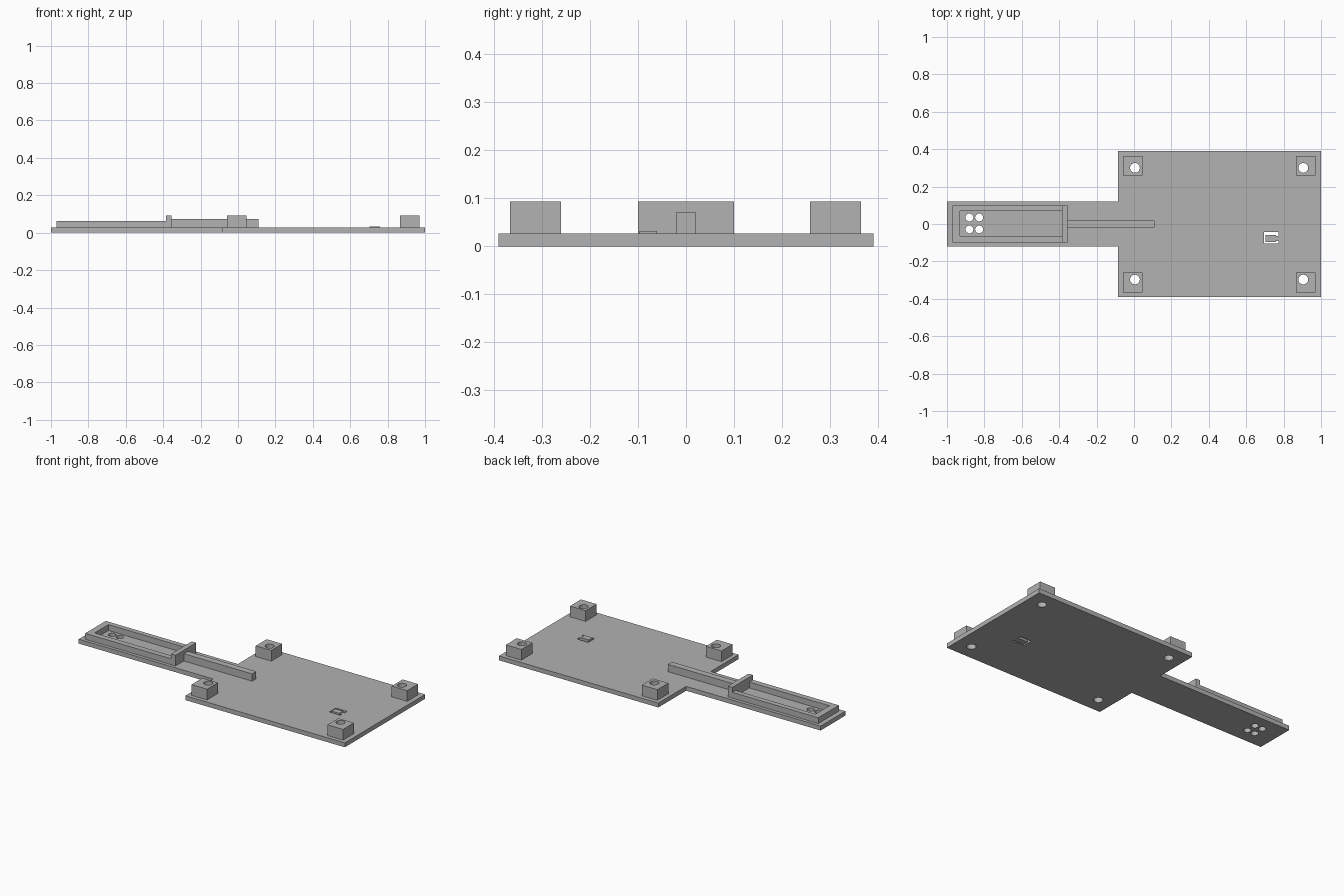
import bpy
import bmesh
from mathutils import Matrix, Vector

cube = bpy.data.objects.get("Cube")
if cube:
    bpy.data.objects.remove(cube, do_unlink=True)

grey = bpy.data.materials.new("plain grey")
grey.use_nodes = True
grey.diffuse_color = (0.445, 0.445, 0.445, 1)
grey.node_tree.nodes["Principled BSDF"].inputs["Base Color"].default_value = grey.diffuse_color

T = 0.027        # plate thickness
POST_TOP = 0.093
HALF_POST = 0.053


def finish(name, bm):
    mesh = bpy.data.meshes.new(name)
    bmesh.ops.recalc_face_normals(bm, faces=bm.faces)
    bm.to_mesh(mesh)
    bm.free()
    mesh.materials.append(grey)
    obj = bpy.data.objects.new(name, mesh)
    bpy.context.collection.objects.link(obj)
    return obj


def add_box(bm, x, y, z):
    lo, hi = Vector((x[0], y[0], z[0])), Vector((x[1], y[1], z[1]))
    matrix = Matrix.Translation((lo + hi) / 2) @ Matrix.Diagonal((*(hi - lo), 1))
    bmesh.ops.create_cube(bm, size=1, matrix=matrix)


def box(name, x, y, z):
    bm = bmesh.new()
    add_box(bm, x, y, z)
    return finish(name, bm)


def prism(name, outline, z0, z1):
    bm = bmesh.new()
    face = bm.faces.new([bm.verts.new((x, y, z0)) for x, y in outline])
    top = bmesh.ops.extrude_face_region(bm, geom=[face])["geom"]
    verts = [v for v in top if isinstance(v, bmesh.types.BMVert)]
    bmesh.ops.translate(bm, verts=verts, vec=(0, 0, z1 - z0))
    return finish(name, bm)


def add_drill(bm, x, y, radius):
    bmesh.ops.create_cone(bm, cap_ends=True, segments=32, radius1=radius, radius2=radius,
                          depth=0.5, matrix=Matrix.Translation((x, y, 0)))


def cut(obj, bm):
    cutter = finish("cutter", bm)
    cutter.hide_render = True
    mod = obj.modifiers.new("cut", "BOOLEAN")
    mod.operation = "DIFFERENCE"
    mod.solver = "EXACT"
    mod.object = cutter
    bpy.context.view_layer.objects.active = obj
    bpy.ops.object.modifier_apply(modifier=mod.name)
    bpy.data.objects.remove(cutter, do_unlink=True)


# Base plate with its narrow arm
half = [(-1, 0.12), (-0.085, 0.12), (-0.085, 0.39), (1, 0.39)]
base = prism("base_plate", half + [(x, -y) for x, y in reversed(half)], 0, T)

# Corner posts with screw holes running through the plate
holes = bmesh.new()
for side, px, hx in (("right", -0.007, 0.005), ("left", 0.918, 0.905)):
    for end, py, hy in (("front", -0.313, -0.297), ("back", 0.311, 0.3)):
        post = box(f"{end}_{side}_post", (px - HALF_POST, px + HALF_POST),
                   (py - HALF_POST, py + HALF_POST), (T, POST_TOP))
        drill = bmesh.new()
        add_drill(drill, hx, hy, 0.026)
        cut(post, drill)
        add_drill(holes, hx, hy, 0.026)

# Wire holes in the arm and the window around the button
for x in (-0.88, -0.828):
    for y in (-0.029, 0.035):
        add_drill(holes, x, y, 0.021)
add_box(holes, (0.695, 0.772), (-0.105, -0.042), (-0.1, 0.1))
cut(base, holes)

# Button tab joined to the plate by a thin neck
box("button_tab", (0.704, 0.758), (-0.097, -0.06), (0, 0.032))
box("button_neck", (0.758, 0.772), (-0.092, -0.065), (0, T))

# Open tray closed by a taller end wall
tray = box("tray_rim", (-0.97, -0.385), (-0.1, 0.1), (T, 0.063))
pocket = bmesh.new()
add_box(pocket, (-0.93, -0.3), (-0.065, 0.069), (0, 0.1))
cut(tray, pocket)
box("tray_end_wall", (-0.385, -0.355), (-0.1, 0.1), (T, POST_TOP))

# Stiffening rib between arm and plate
box("stiffening_rib", (-0.355, 0.11), (-0.02, 0.02), (T, 0.072))
